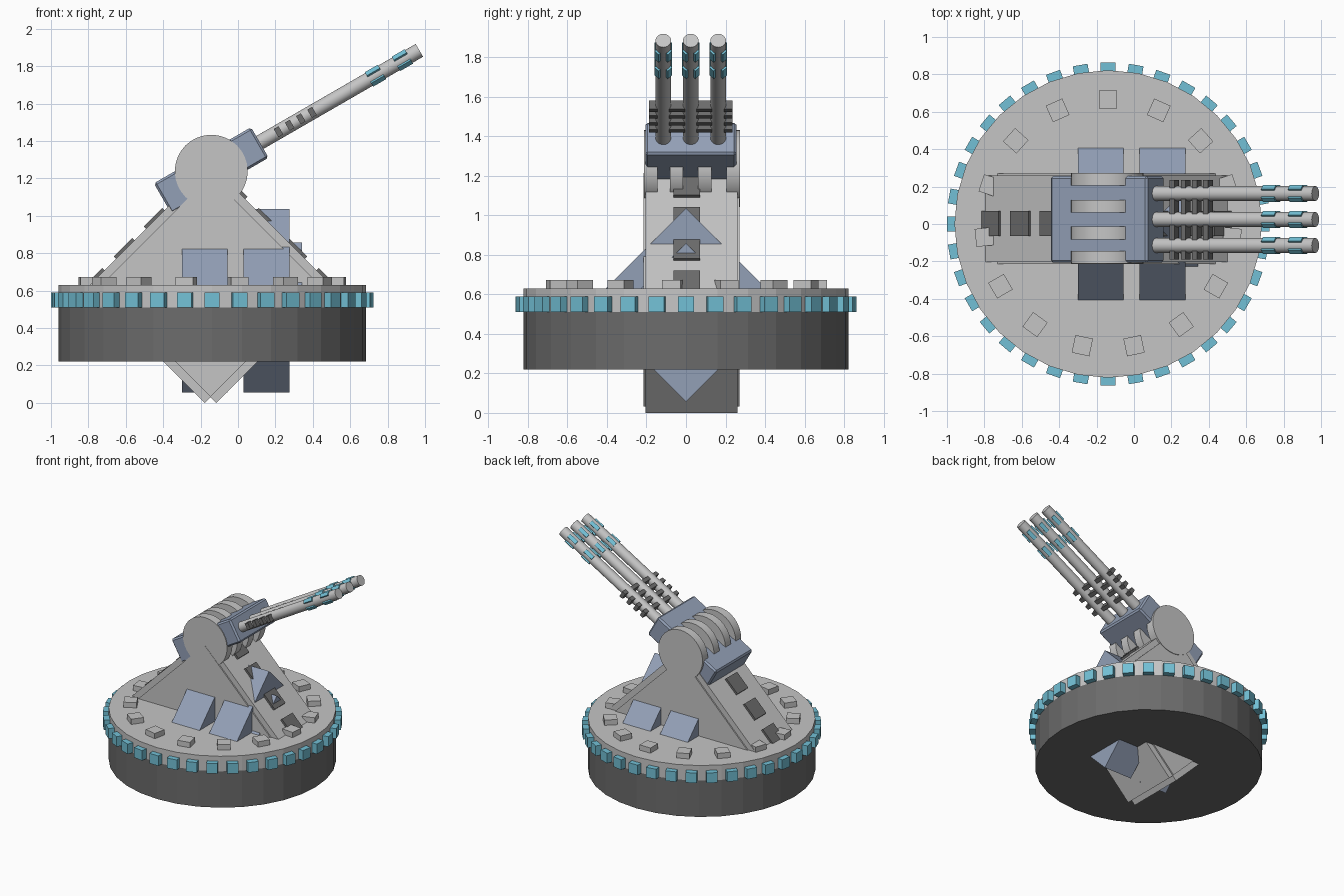
import bpy, bmesh, math
from mathutils import Matrix, Vector

if "Cube" in bpy.data.objects:
    bpy.data.objects.remove(bpy.data.objects["Cube"])


def material(name, rgb):
    m = bpy.data.materials.new(name)
    m.diffuse_color = (*rgb, 1)
    m.use_nodes = True
    m.node_tree.nodes["Principled BSDF"].inputs["Base Color"].default_value = m.diffuse_color
    return m


LIGHT = material("light grey", (0.56, 0.56, 0.56))
DARK = material("dark grey", (0.15, 0.15, 0.15))
BLUE = material("slate blue", (0.29, 0.35, 0.47))
TEAL = material("teal", (0.17, 0.53, 0.67))

T, R = Matrix.Translation, Matrix.Rotation
rad = math.radians


def finish(name, bm, mat, bevel=0, smooth=False):
    me = bpy.data.meshes.new(name)
    bm.to_mesh(me)
    bm.free()
    me.materials.append(mat)
    ob = bpy.data.objects.new(name, me)
    bpy.context.collection.objects.link(ob)
    if smooth:
        bpy.context.view_layer.objects.active = ob
        ob.select_set(True)
        bpy.ops.object.shade_smooth_by_angle(angle=rad(35))
        ob.select_set(False)
    if bevel:
        b = ob.modifiers.new("bevel", 'BEVEL')
        b.width, b.segments = bevel, 1
    return ob


def box(bm, frame, size):
    bmesh.ops.create_cube(bm, size=1, matrix=frame @ Matrix.Diagonal((*size, 1)))


def cyl(bm, frame, radius, depth, sides):
    bmesh.ops.create_cone(bm, cap_ends=True, segments=sides, radius1=radius,
                          radius2=radius, depth=depth, matrix=frame)


CX = -0.138          # turret axis
YC = 0.028           # middle of the gun body in y
axis = T((CX, 0, 0))

# Round base: dark drum and light top disc
bm = bmesh.new()
cyl(bm, axis @ T((0, 0, 0.365)), 0.822, 0.29, 32)
finish("base_drum", bm, DARK)
bm = bmesh.new()
cyl(bm, axis @ T((0, 0, 0.57)), 0.822, 0.12, 32)
finish("base_top_disc", bm, LIGHT)

# Teal blocks around the rim
bm = bmesh.new()
for i in range(36):
    box(bm, axis @ R(rad(10 * i), 4, 'Z') @ T((0.832, 0, 0.55)), (0.062, 0.08, 0.08))
finish("rim_blocks", bm, TEAL)

# Square studs on the disc
bm = bmesh.new()
for i in range(15):
    box(bm, axis @ R(rad(90 + 24 * i), 4, 'Z') @ T((0.665, 0, 0.64)), (0.096, 0.096, 0.064))
finish("top_studs", bm, LIGHT)

# Body: two offset boxes standing on edge, with a slightly wider core
S = 1.245 / math.sqrt(2)
tilt = R(rad(45), 4, 'Y')
bm = bmesh.new()
for x in (-0.178, -0.116):
    box(bm, T((x, YC, 0.6225)) @ tilt, (S, 0.464, S))
finish("body_boxes", bm, LIGHT)
bm = bmesh.new()
box(bm, T((-0.147, YC, 0.6225)) @ tilt, (S - 0.045, 0.484, S - 0.045))
finish("body_core", bm, LIGHT)

# Vent plates down both slopes
bm = bmesh.new()
for s in (-1, 1):
    for i in range(4):
        d = 0.137 + 0.16 * i
        pos = (-0.147 + s * d, 0.003, 1.278 - d)
        box(bm, T(pos) @ R(rad(45 * s), 4, 'Y'), (0.14, 0.135, 0.03))
finish("slope_vents", bm, DARK)

# Blue cross blocks standing on edge through the body
bm = bmesh.new()
for x0, x1, half in ((-0.30, -0.055, 0.49), (0.03, 0.275, 0.49), (0.2, 0.343, 0.312)):
    side = half * math.sqrt(2)
    box(bm, T(((x0 + x1) / 2, 0, 0.546)) @ R(rad(45), 4, 'X'), (x1 - x0, side, side))
finish("cross_blocks", bm, BLUE)

# Pivot discs
bm = bmesh.new()
for y in (0.24, 0.095, -0.048, -0.178):
    cyl(bm, T((-0.143, y, 1.238)) @ R(rad(90), 4, 'X'), 0.195, 0.068, 32)
finish("pivot_discs", bm, LIGHT, smooth=True)

# Gun frame: local x runs along the raised barrels
gun = T((-0.143, 0, 1.242)) @ R(rad(-30), 4, 'Y')
bm = bmesh.new()
box(bm, gun @ T((0, 0.025, 0)), (0.60, 0.462, 0.188))
finish("gun_cradle", bm, BLUE, bevel=0.012)

barrel_y = (-0.115, 0.024, 0.163)
bm = bmesh.new()
for y in barrel_y:
    cyl(bm, gun @ T((0.77, y, 0)) @ R(rad(90), 4, 'Y'), 0.0395, 1.03, 20)
finish("barrels", bm, LIGHT, smooth=True)

# Dark ribs across the barrels
bm = bmesh.new()
for i in range(4):
    box(bm, gun @ T((0.415 + 0.069 * i, 0.024, 0)), (0.03, 0.425, 0.05))
finish("barrel_ribs", bm, DARK)

# Teal fins near the muzzles, four around each barrel in two rows
bm = bmesh.new()
for y in barrel_y:
    for t in (1.014, 1.18):
        for k in range(4):
            box(bm, gun @ T((t, y, 0)) @ R(rad(45 + 90 * k), 4, 'X') @ T((0, 0, 0.037)),
                (0.08, 0.03, 0.022))
finish("muzzle_fins", bm, TEAL)
